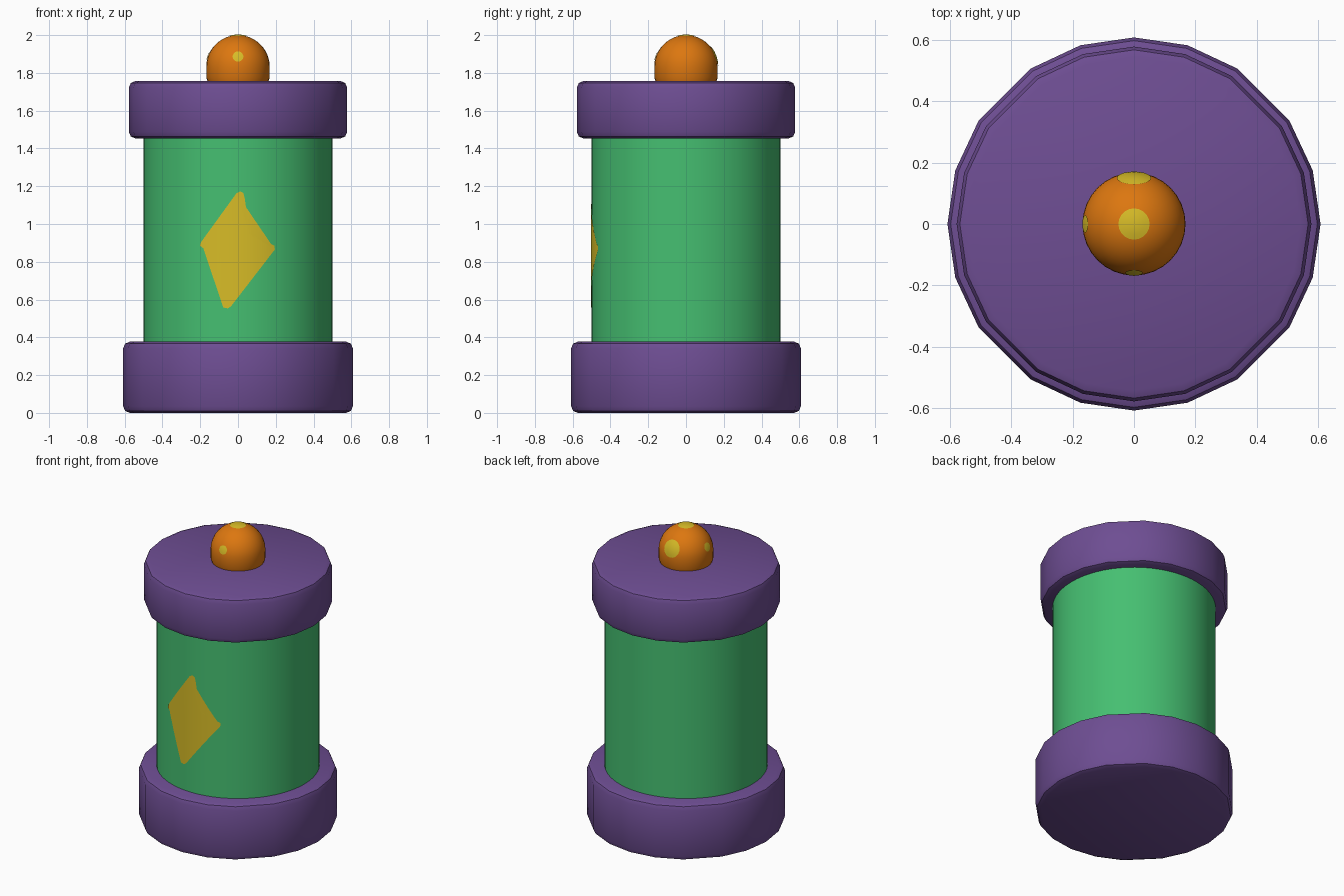
import bpy, bmesh, math
from mathutils import Vector

if "Cube" in bpy.data.objects:
    bpy.data.objects.remove(bpy.data.objects["Cube"])


def material(name, rgb):
    m = bpy.data.materials.new(name)
    m.diffuse_color = (*rgb, 1.0)
    m.use_nodes = True
    m.node_tree.nodes["Principled BSDF"].inputs["Base Color"].default_value = m.diffuse_color
    return m


PURPLE = material("purple", (0.155, 0.075, 0.29))
GREEN = material("green", (0.06, 0.52, 0.165))
ORANGE = material("orange", (0.72, 0.185, 0.005))
YELLOW = material("yellow", (0.68, 0.50, 0.02))


def finish(bm, name, mat, angle=40):
    me = bpy.data.meshes.new(name)
    bm.to_mesh(me)
    bm.free()
    ob = bpy.data.objects.new(name, me)
    bpy.context.collection.objects.link(ob)
    me.materials.append(mat)
    bpy.ops.object.select_all(action='DESELECT')
    ob.select_set(True)
    bpy.context.view_layer.objects.active = ob
    bpy.ops.object.shade_smooth_by_angle(angle=math.radians(angle))
    return ob


def lathe(name, profile, angles, mat):
    """Solid of revolution from (radius, z) points, closed with flat ends."""
    bm = bmesh.new()
    rings = [[bm.verts.new((r * math.sin(a), -r * math.cos(a), z)) for a in angles]
             for r, z in profile]
    n = len(angles)
    for lo, hi in zip(rings, rings[1:]):
        for i in range(n):
            j = (i + 1) % n
            bm.faces.new((lo[i], lo[j], hi[j], hi[i]))
    bm.faces.new(rings[0][::-1])
    bm.faces.new(rings[-1])
    return finish(bm, name, mat)


def even(n):
    return [2 * math.pi * i / n for i in range(n)]


# End caps: slightly uneven 20-sided discs with softened rims
CAP = [math.radians(q * 90 + a) for q in range(4) for a in (0, 16.7, 33.5, 56.5, 73.3)]


def cap_profile(r, z0, z1, b=0.035):
    s = b * 0.3
    return [(r - b, z0), (r - s, z0 + s), (r, z0 + b),
            (r, z1 - b), (r - s, z1 - s), (r - b, z1)]


lathe("bottom_cap", cap_profile(0.608, 0.0, 0.377), CAP, PURPLE)
lathe("top_cap", cap_profile(0.578, 1.453, 1.757), CAP, PURPLE)

# Cylindrical body
BODY_R = 0.5
lathe("body", [(BODY_R, 0.34), (BODY_R, 1.49)], even(64), GREEN)

# Domed terminal
R, CZ = 0.168, 1.832
dome = [(0.155, 1.74), (R, 1.775)]
dome += [(R * math.cos(math.radians(a)), CZ + R * math.sin(math.radians(a)))
         for a in range(0, 90, 8)]
lathe("terminal_knob", dome, even(32), ORANGE)


# Round spots lying on the dome
def spot(name, direction, radius):
    d = Vector(direction).normalized()
    rot = d.to_track_quat('Z', 'Y')
    half = math.asin(radius / R)
    centre, rr = Vector((0, 0, CZ)), R + 0.003
    bm = bmesh.new()
    tip = bm.verts.new(centre + d * rr)
    prev = None
    for k in (1, 2, 3):
        t = half * k / 3
        ring = [bm.verts.new(centre + rot @ Vector((
            math.sin(t) * math.cos(a), math.sin(t) * math.sin(a), math.cos(t))) * rr)
            for a in even(20)]
        for i in range(20):
            j = (i + 1) % 20
            if prev is None:
                bm.faces.new((tip, ring[i], ring[j]))
            else:
                bm.faces.new((prev[i], ring[i], ring[j], prev[j]))
        prev = ring
    finish(bm, name, YELLOW)


spot("top_spot", (0, 0, 1), 0.05)
spot("front_spot", (0, -0.158, 0.054), 0.028)
spot("left_spot", (-0.158, 0, 0.056), 0.028)
spot("back_spot", (0, 0.156, 0.062), 0.055)

# Lightning bolt wrapped on the front of the body
BOLT = [(0.028, 1.165), (0.012, 1.173), (-0.008, 1.163), (-0.195, 0.905), (-0.202, 0.885),
        (-0.185, 0.873), (-0.09, 0.845), (-0.06, 0.825), (-0.055, 0.80), (-0.085, 0.585),
        (-0.078, 0.558), (-0.055, 0.553), (-0.038, 0.563), (0.195, 0.865), (0.193, 0.885),
        (0.085, 0.928), (0.062, 0.95), (0.035, 1.14)]
bm = bmesh.new()
face = bm.faces.new([bm.verts.new((x, 0, z)) for x, z in BOLT])
bmesh.ops.triangulate(bm, faces=[face])
for k in range(-7, 8):
    bmesh.ops.bisect_plane(bm, geom=bm.verts[:] + bm.edges[:] + bm.faces[:],
                           plane_co=(k * 0.025, 0, 0), plane_no=(1, 0, 0))
bm.normal_update()
for f in bm.faces:
    if f.normal.y > 0:
        f.normal_flip()
for v in bm.verts:
    v.co.y = -math.sqrt((BODY_R + 0.004) ** 2 - v.co.x ** 2)
bm.normal_update()
finish(bm, "lightning_bolt", YELLOW)
